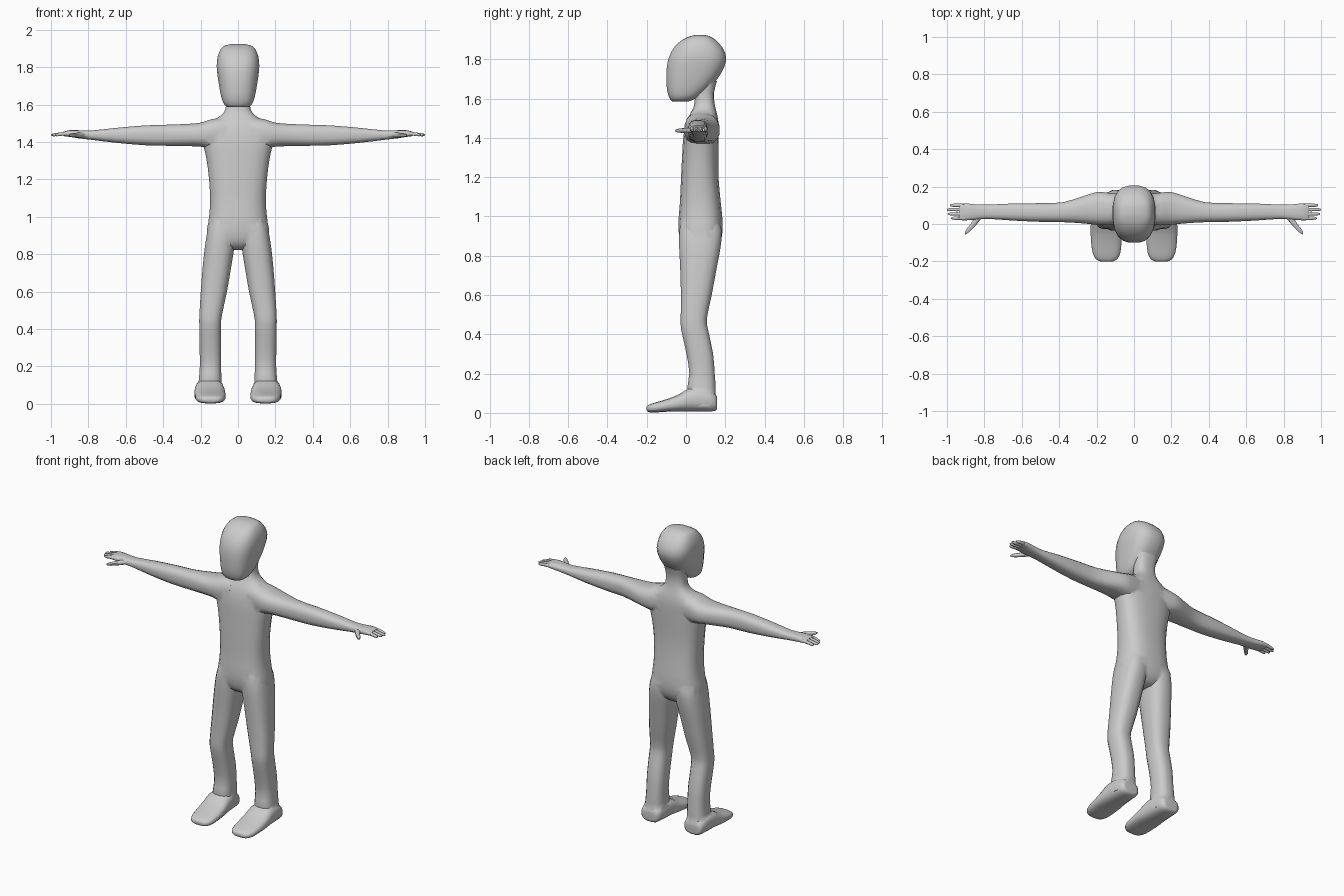
import bpy, bmesh, math

AXES = {'x': (0, 1, 2), 'y': (1, 0, 2), 'z': (2, 0, 1)}


def spline(rings, steps):
    # Catmull-Rom through the given cross-sections
    out = []
    for i in range(len(rings) - 1):
        a, b = rings[max(i - 1, 0)], rings[i]
        c, d = rings[i + 1], rings[min(i + 2, len(rings) - 1)]
        for s in range(steps):
            t = s / steps
            out.append([q + 0.5 * t * (r - p + t * (2*p - 5*q + 4*r - w + t * (3*(q - r) + w - p)))
                        for p, q, r, w in zip(a, b, c, d)])
    return out + [list(rings[-1])]


def loft(name, axis, rings, sides=16, power=2.7, steps=2, side=1):
    # ring = position along axis, then min/max in each of the two other axes
    bm = bmesh.new()
    loops = []
    for p, u0, u1, v0, v1 in spline(rings, steps):
        loop = []
        for k in range(sides):
            a = 2 * math.pi * (k + 0.5) / sides
            c, s = math.cos(a), math.sin(a)
            cu = math.copysign(abs(c) ** (2 / power), c)
            sv = math.copysign(abs(s) ** (2 / power), s)
            co = [0, 0, 0]
            ia, iu, iv = AXES[axis]
            co[ia] = p
            co[iu] = (u0 + u1) / 2 + (u1 - u0) / 2 * cu
            co[iv] = (v0 + v1) / 2 + (v1 - v0) / 2 * sv
            co[0] *= side
            loop.append(bm.verts.new(co))
        loops.append(loop)
    for a, b in zip(loops, loops[1:]):
        for k in range(sides):
            n = (k + 1) % sides
            bm.faces.new((a[k], a[n], b[n], b[k]))
    bm.faces.new(loops[0])
    bm.faces.new(loops[-1])
    bmesh.ops.recalc_face_normals(bm, faces=bm.faces)
    me = bpy.data.meshes.new(name)
    bm.to_mesh(me)
    bm.free()
    ob = bpy.data.objects.new(name, me)
    bpy.context.collection.objects.link(ob)
    return ob


def sym(z, hw, y0, y1):
    return (z, -hw, hw, y0, y1)


# Torso with shoulders and neck
body = loft("body", 'z', [
    sym(0.822, 0.045, 0.02, 0.13), sym(0.85, 0.11, -0.02, 0.165), sym(0.9, 0.168, -0.036, 0.184),
    sym(0.97, 0.16, -0.04, 0.188), sym(1.07, 0.15, -0.032, 0.178), sym(1.2, 0.156, -0.026, 0.166),
    sym(1.32, 0.172, -0.02, 0.166), sym(1.4, 0.19, -0.015, 0.167), sym(1.46, 0.185, -0.005, 0.167),
    sym(1.505, 0.15, 0.01, 0.162), sym(1.54, 0.095, 0.03, 0.154), sym(1.575, 0.068, 0.043, 0.146),
    sym(1.63, 0.064, 0.045, 0.143), sym(1.69, 0.07, 0.05, 0.158)], sides=20)

# Head: skull, face and jaw
parts = [loft("head", 'z', [
    sym(1.586, 0.05, -0.07, 0.015), sym(1.6, 0.074, -0.084, 0.05), sym(1.64, 0.09, -0.097, 0.105),
    sym(1.7, 0.102, -0.101, 0.161), sym(1.76, 0.111, -0.099, 0.196), sym(1.81, 0.115, -0.088, 0.206),
    sym(1.86, 0.109, -0.062, 0.187), sym(1.9, 0.091, -0.018, 0.15), sym(1.917, 0.068, 0.02, 0.12),
    sym(1.924, 0.03, 0.05, 0.095)], sides=20)]

for s in (1, -1):
    # Leg
    parts.append(loft("leg", 'z', [
        (0.035, 0.085, 0.222, 0.02, 0.152), (0.13, 0.088, 0.21, 0.006, 0.152),
        (0.2, 0.089, 0.205, 0.016, 0.147), (0.3, 0.089, 0.206, 0.002, 0.139),
        (0.42, 0.09, 0.208, -0.025, 0.114), (0.48, 0.084, 0.207, -0.028, 0.107),
        (0.6, 0.058, 0.2, -0.027, 0.132), (0.74, 0.034, 0.189, -0.031, 0.158),
        (0.84, 0.018, 0.178, -0.036, 0.177), (0.93, 0.008, 0.163, -0.035, 0.183),
        (1.0, 0.006, 0.14, -0.02, 0.16)], side=s))
    # Foot
    parts.append(loft("foot", 'y', [
        (0.158, 0.115, 0.195, 0.025, 0.07), (0.148, 0.092, 0.216, 0.009, 0.1),
        (0.09, 0.08, 0.226, 0.006, 0.13), (0.02, 0.073, 0.231, 0.007, 0.128),
        (-0.03, 0.068, 0.233, 0.007, 0.098), (-0.09, 0.066, 0.231, 0.006, 0.073),
        (-0.15, 0.071, 0.223, 0.002, 0.055), (-0.187, 0.088, 0.205, 0.003, 0.043),
        (-0.2, 0.112, 0.18, 0.011, 0.033)], side=s))
    # Arm and palm
    parts.append(loft("arm", 'x', [
        (0.06, 0.0, 0.16, 1.36, 1.535), (0.14, -0.008, 0.168, 1.362, 1.523),
        (0.2, -0.005, 0.172, 1.374, 1.504), (0.28, 0.003, 0.147, 1.377, 1.497),
        (0.38, 0.009, 0.117, 1.379, 1.493), (0.5, 0.011, 0.112, 1.382, 1.489),
        (0.65, 0.018, 0.11, 1.395, 1.476), (0.78, 0.027, 0.104, 1.411, 1.462),
        (0.85, 0.022, 0.106, 1.419, 1.463), (0.9, 0.019, 0.111, 1.427, 1.463),
        (0.932, 0.02, 0.11, 1.431, 1.455)], side=s))
    # Four fingers
    for y, tip in ((0.031, 0.978), (0.054, 0.994), (0.077, 1.0), (0.1, 0.985)):
        parts.append(loft("finger", 'x', [
            (0.905, y - 0.009, y + 0.009, 1.435, 1.458), (0.95, y - 0.0095, y + 0.0095, 1.432, 1.452),
            (tip - 0.012, y - 0.008, y + 0.008, 1.43, 1.446), (tip, y - 0.004, y + 0.004, 1.434, 1.442)],
            sides=8, power=2.3, side=s))
    # Thumb
    parts.append(loft("thumb", 'x', [
        (0.81, 0.035, 0.07, 1.425, 1.45), (0.845, -0.008, 0.045, 1.424, 1.452),
        (0.873, -0.036, 0.002, 1.425, 1.449), (0.893, -0.053, -0.023, 1.427, 1.446),
        (0.903, -0.056, -0.04, 1.431, 1.442)], sides=8, power=2.3, side=s))

# Fuse everything into one skin
bpy.context.view_layer.objects.active = body
body.select_set(True)
for p in parts:
    mod = body.modifiers.new("fuse", 'BOOLEAN')
    mod.operation = 'UNION'
    mod.solver = 'EXACT'
    mod.object = p
    bpy.ops.object.modifier_apply(modifier=mod.name)
    bpy.data.objects.remove(p, do_unlink=True)
bpy.ops.object.shade_smooth_by_angle(angle=math.radians(50))
